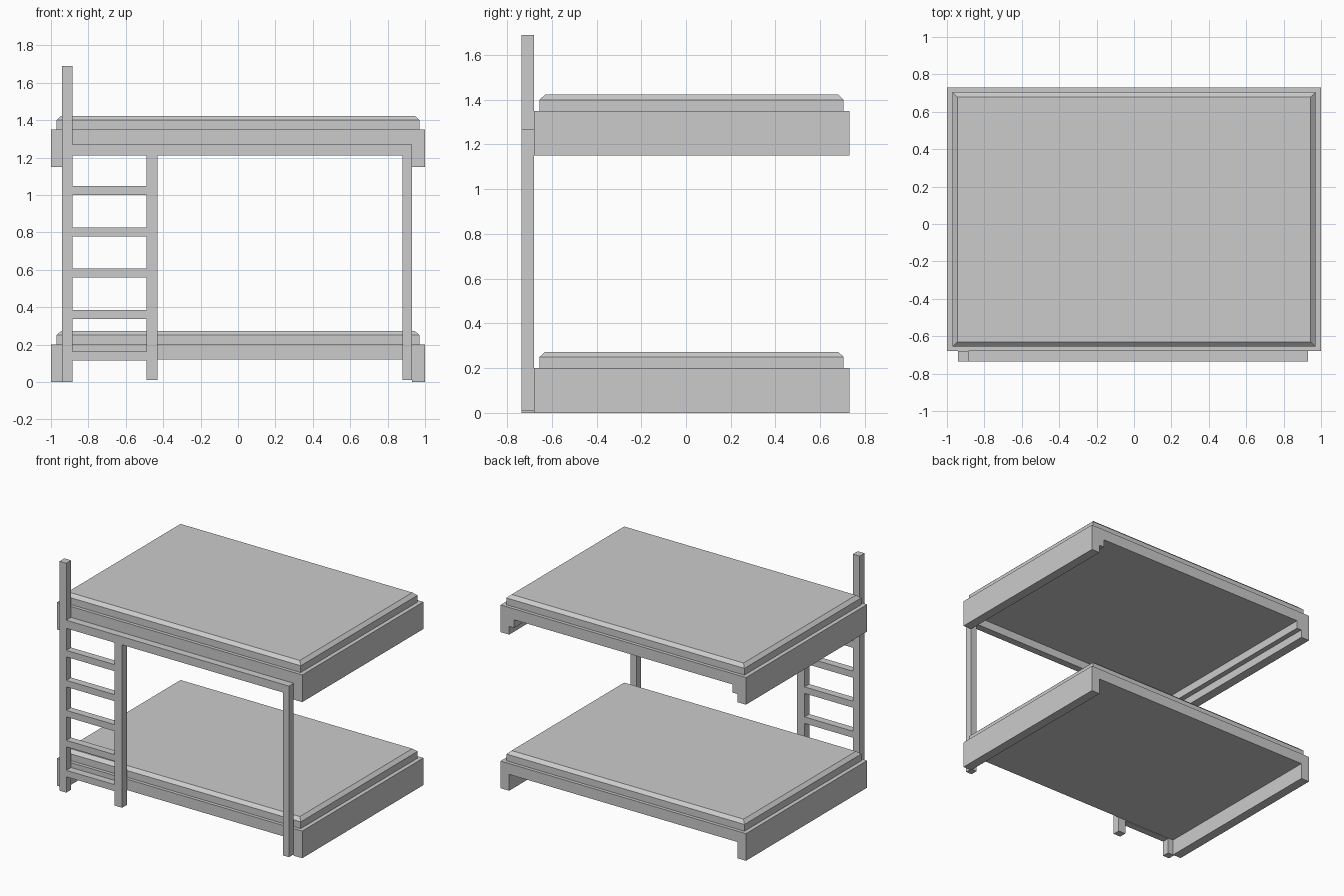
import bpy, bmesh

if "Cube" in bpy.data.objects:
    bpy.data.objects.remove(bpy.data.objects["Cube"])

Y0, Y1 = -0.68, 0.73          # bed front and back
F0, F1 = -0.735, -0.68        # front frame depth


def finish(name, bm):
    bmesh.ops.recalc_face_normals(bm, faces=bm.faces[:])
    me = bpy.data.meshes.new(name)
    bm.to_mesh(me)
    bm.free()
    ob = bpy.data.objects.new(name, me)
    bpy.context.collection.objects.link(ob)
    return ob


def box(name, x0, x1, y0, y1, z0, z1, inset=0.0):
    """Box whose top face may be pulled in to make a chamfered cap."""
    bm = bmesh.new()
    bmesh.ops.create_cube(bm, size=1)
    for v in bm.verts:
        x, y, z = v.co
        top = inset if z > 0 else 0
        v.co = (x1 - top if x > 0 else x0 + top,
                y1 - top if y > 0 else y0 + top,
                z1 if z > 0 else z0)
    return finish(name, bm)


def bed_base(name, z):
    """Slab with deep end boards: front profile extruded to the back."""
    pts = [(-1, 0), (-0.93, 0), (-0.93, 0.12), (0.93, 0.12),
           (0.93, 0), (1, 0), (1, 0.2), (-1, 0.2)]
    bm = bmesh.new()
    face = bm.faces.new([bm.verts.new((x, Y0, z + h)) for x, h in pts])
    ext = bmesh.ops.extrude_face_region(bm, geom=[face], use_keep_orig=True)
    verts = [g for g in ext["geom"] if isinstance(g, bmesh.types.BMVert)]
    bmesh.ops.translate(bm, verts=verts, vec=(0, Y1 - Y0, 0))
    return finish(name, bm)


def mattress(name, z):
    """Straight sides, then a chamfered upper edge."""
    bm = bmesh.new()
    rings = []
    for h, d in ((0, 0), (0.05, 0), (0.073, 0.025)):
        x, a, b = 0.97 - d, -0.655 + d, 0.705 - d
        rings.append([bm.verts.new((px, py, z + h)) for px, py in
                      ((-x, a), (x, a), (x, b), (-x, b))])
    for lo, hi in zip(rings, rings[1:]):
        for i in range(4):
            j = (i + 1) % 4
            bm.faces.new((lo[i], lo[j], hi[j], hi[i]))
    bm.faces.new(rings[0])
    bm.faces.new(rings[-1])
    return finish(name, bm)


# Two beds
for level, z in (("lower", 0.0), ("upper", 1.15)):
    bed_base(level + "_bed_base", z)
    mattress(level + "_mattress", z + 0.2)

# Braces under the upper bed ends
box("left_brace", -0.93, -0.89, Y0, Y1, 1.21, 1.27)
box("right_brace", 0.89, 0.93, Y0, Y1, 1.21, 1.27)

# Front frame
box("tall_left_post", -0.94, -0.885, F0, F1, 0.0, 1.69)
box("right_post", 0.88, 0.93, F0, F1, 0.01, 1.21)
box("ladder_post", -0.49, -0.43, F0, F1, 0.01, 1.21)
box("front_beam", -0.885, 0.93, F0, F1, 1.21, 1.27)

# Ladder rungs
for i in range(5):
    z = 0.14 + i * 0.221
    box(f"rung_{i + 1}", -0.885, -0.49, F0, F1, z - 0.024, z + 0.024)
